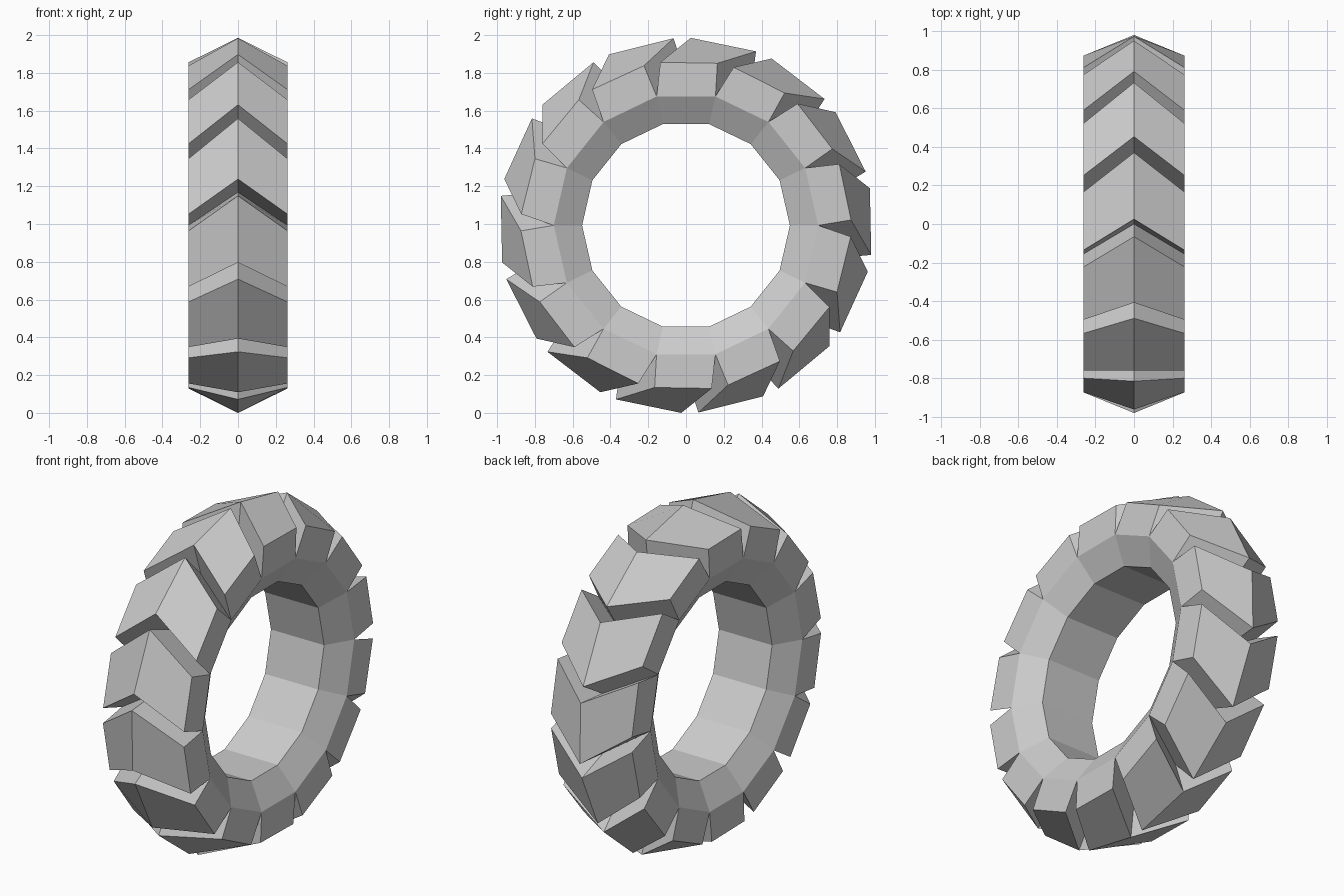
import bpy, bmesh
from math import sin, cos, pi, radians

if "Cube" in bpy.data.objects:
    bpy.data.objects.remove(bpy.data.objects["Cube"])

SEGMENTS = 14
STEP = 2 * pi / SEGMENTS
CENTRE_Z = 1.002
HALF_WIDTH, BEAD_X = 0.262, 0.172     # sidewall and inner rim half widths
R_INNER, R_SIDE, R_MID = 0.55, 0.70, 0.79

bm = bmesh.new()


def point(x, r, a):
    return bm.verts.new((x, r * cos(a), CENTRE_Z + r * sin(a)))


for i in range(SEGMENTS):
    a, b = i * STEP, (i + 1) * STEP
    h = STEP / 2   # chevron centre lags by half a segment

    # inner rim band
    bm.faces.new([point(x, R_INNER, t) for x, t in
                  ((-BEAD_X, a), (BEAD_X, a), (BEAD_X, b), (-BEAD_X, b))])

    # lug: top corners lean away from the shared groove lines
    top_a, top_b = a + radians(1.9), a + radians(21.8)
    mid_a, mid_b = a - h + radians(3.8), b - h - radians(1.45)
    for s in (-1, 1):
        x = s * HALF_WIDTH
        in_a, in_b = point(s * BEAD_X, R_INNER, a), point(s * BEAD_X, R_INNER, b)
        sa, sb = point(x, R_SIDE, a), point(x, R_SIDE, b)
        ta, tb = point(x, 0.874, top_a), point(x, 0.874, top_b)
        ma, mb = point(0, R_MID, a - h), point(0, R_MID, b - h)
        ra, rb = point(0, 0.993, mid_a), point(0, 0.993, mid_b)
        bm.faces.new((in_a, sa, sb, in_b))   # sloped bead
        bm.faces.new((sa, ta, tb, sb))       # lug sidewall
        bm.faces.new((ta, ra, rb, tb))       # tread face
        bm.faces.new((sa, ma, ra, ta))       # groove walls
        bm.faces.new((sb, tb, rb, mb))

bmesh.ops.remove_doubles(bm, verts=bm.verts, dist=0.0005)
bmesh.ops.recalc_face_normals(bm, faces=bm.faces)

# rest the tyre on the ground
low = min(v.co.z for v in bm.verts)
bmesh.ops.translate(bm, verts=bm.verts, vec=(0, 0, -low))

mesh = bpy.data.meshes.new("chevron_tyre")
bm.to_mesh(mesh)
bm.free()
tyre = bpy.data.objects.new("chevron_tyre", mesh)
bpy.context.collection.objects.link(tyre)
